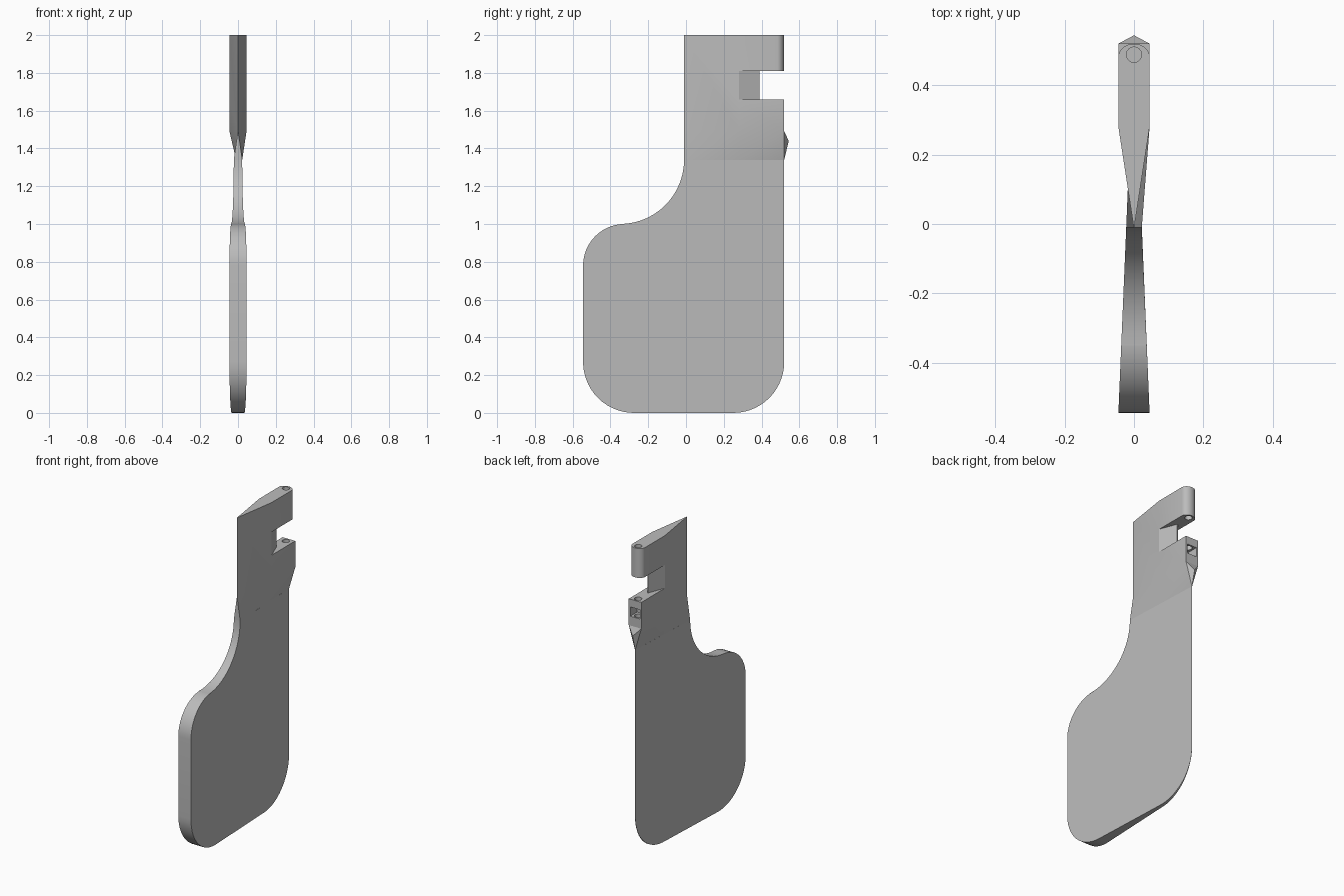
import bpy, bmesh, math

if "Cube" in bpy.data.objects:
    bpy.data.objects.remove(bpy.data.objects["Cube"], do_unlink=True)

grey = bpy.data.materials.new("plain_grey")
grey.use_nodes = True
colour = (0.5, 0.5, 0.5, 1)
grey.diffuse_color = colour
grey.node_tree.nodes["Principled BSDF"].inputs["Base Color"].default_value = colour

FRONT, BACK, HALF = -0.01, 0.52, 0.045
NECK, SHOULDER, TOP = 1.34, 1.49, 2.0


def half_thickness(y):
    # The blade thins evenly to a sharp back edge
    return max(HALF * (BACK - y) / (BACK + 0.545), 0.0006)


def loft(name, rings, poke_back=False):
    bm = bmesh.new()
    loops = [[bm.verts.new(p) for p in ring] for ring in rings]
    n = len(loops[0])
    for low, high in zip(loops, loops[1:]):
        for i in range(n):
            j = (i + 1) % n
            bm.faces.new((low[i], low[j], high[j], high[i]))
    bm.faces.new(loops[0][::-1])
    bm.faces.new(loops[-1])
    if poke_back:
        # Raised point under the lower lug
        bm.faces.ensure_lookup_table()
        centre = bmesh.ops.poke(bm, faces=[bm.faces[2]])["verts"][0]
        centre.co = (0, 0.544, 1.44)
    bmesh.ops.recalc_face_normals(bm, faces=bm.faces[:])
    mesh = bpy.data.meshes.new(name)
    bm.to_mesh(mesh)
    bm.free()
    mesh.materials.append(grey)
    obj = bpy.data.objects.new(name, mesh)
    bpy.context.collection.objects.link(obj)
    return obj


def prism(name, outline, z0, z1):
    return loft(name, [[(x, y, z) for x, y in outline] for z in (z0, z1)])


def arc(cy, cz, r, start, end, steps=14, rz=None):
    angles = [math.radians(start + (end - start) * i / steps) for i in range(steps + 1)]
    return [(cy + r * math.cos(a), cz + (rz or r) * math.sin(a)) for a in angles]


def select(obj):
    bpy.ops.object.select_all(action="DESELECT")
    obj.select_set(True)
    bpy.context.view_layer.objects.active = obj


def cut(obj, cutter):
    cutter.hide_render = True
    select(obj)
    mod = obj.modifiers.new("cut", "BOOLEAN")
    mod.operation, mod.solver, mod.object = "DIFFERENCE", "EXACT", cutter
    bpy.ops.object.modifier_apply(modifier=mod.name)
    bpy.data.objects.remove(cutter, do_unlink=True)


# Broad lower blade with rounded corners and a concave neck
outline = arc(-0.35, NECK, 0.34, 0, -90)
outline += arc(-0.325, 0.78, 0.22, 90, 180)
outline += arc(-0.275, 0.27, 0.27, 180, 270)
outline += arc(0.25, 0.27, 0.27, 270, 360)
outline += [(BACK, NECK)]
blade = loft("blade", [[(s * half_thickness(y), y, z) for y, z in outline] for s in (-1, 1)])

# Mount head: thin neck section widening to the hinge section
stations = (FRONT, 0.28, BACK)


def section(widths, z):
    right = [(w, y, z) for w, y in zip(widths, stations)]
    return right + [(-x, y, z) for x, y, z in right[::-1]]


neck = [half_thickness(y) for y in stations]
wide = [0.0006, HALF, HALF]
head = loft("hinge_head", [section(neck, NECK), section(wide, SHOULDER), section(wide, TOP)], True)

# Slot between the lugs, leaving a pointed post
slot = [(0.1, 0.28), (HALF, 0.28), (0.002, 0.39), (-0.002, 0.39), (-HALF, 0.28),
        (-0.1, 0.28), (-0.1, 0.7), (0.1, 0.7)]
cut(head, prism("slot_cutter", slot, 1.66, 1.81))

# Rounded end of the upper lug
end = arc(0, 0.482, HALF, 0, 180, 20, 0.0375)
end += [(-0.1, 0.482), (-0.1, 0.7), (0.1, 0.7), (0.1, 0.482)]
cut(head, prism("round_cutter", end, 1.78, 2.1))

# Pin hole through both lugs, and the pocket behind the lower one
cut(head, prism("pin_cutter", arc(0, 0.488, 0.022, 0, 345, 23), 1.51, 2.1))
pocket = [(-0.034, 0.45), (0.034, 0.45), (0.034, 0.6), (-0.034, 0.6)]
cut(head, prism("pocket_cutter", pocket, 1.55, 1.61))

for obj in (blade, head):
    select(obj)
    bpy.ops.object.shade_smooth_by_angle(angle=math.radians(25))
